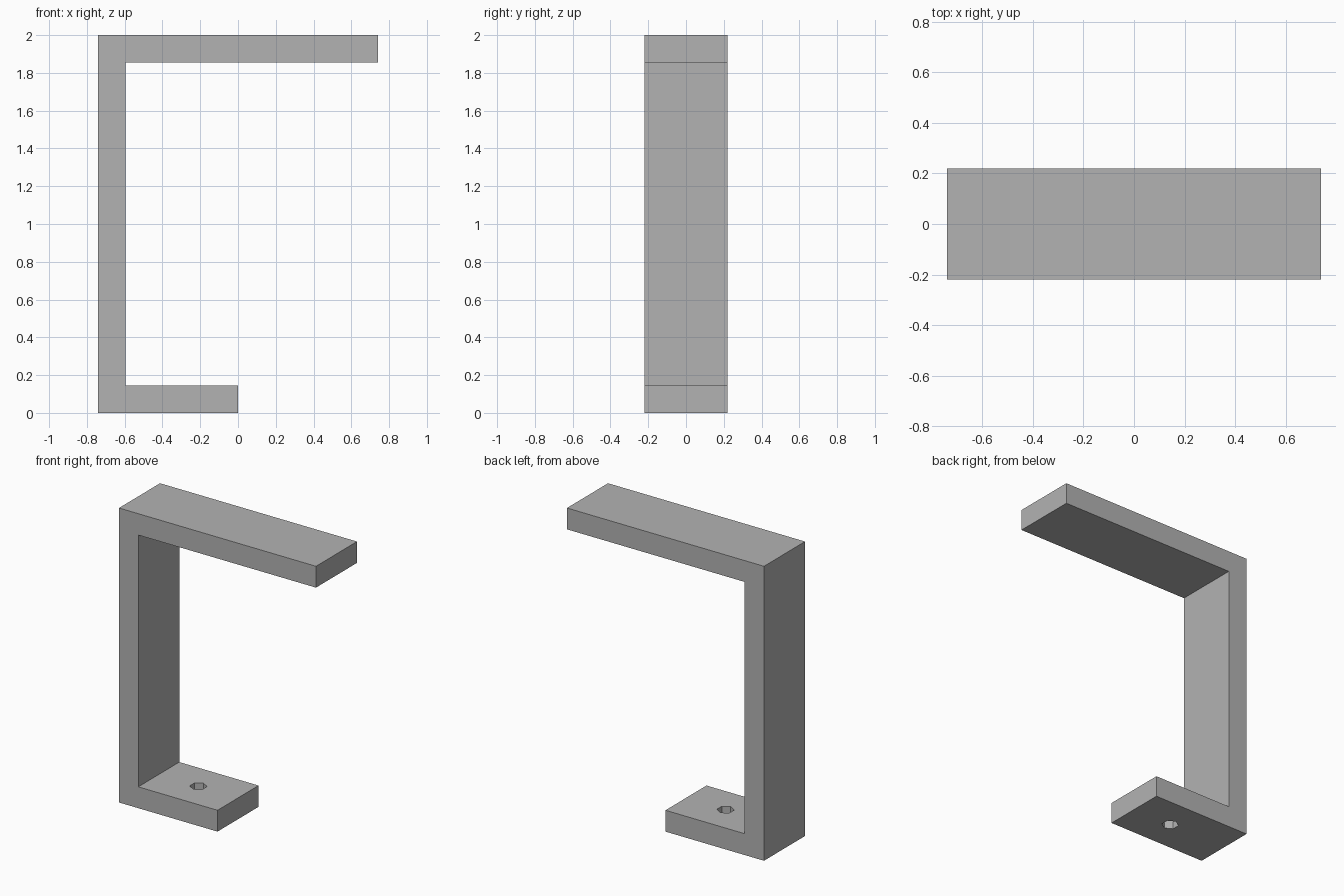
import bpy
import bmesh

cube = bpy.data.objects.get("Cube")
if cube:
    bpy.data.objects.remove(cube, do_unlink=True)

grey = bpy.data.materials.new("plain grey")
grey.use_nodes = True
colour = (0.45, 0.45, 0.45, 1)
grey.diffuse_color = colour
grey.node_tree.nodes["Principled BSDF"].inputs["Base Color"].default_value = colour

HALF_WIDTH, THICK, LEFT, RIGHT, TOP = 0.22, 0.145, -0.74, 0.74, 2.0
INNER = LEFT + THICK


def finish(name, bm):
    bmesh.ops.recalc_face_normals(bm, faces=bm.faces)
    mesh = bpy.data.meshes.new(name)
    bm.to_mesh(mesh)
    bm.free()
    mesh.materials.append(grey)
    obj = bpy.data.objects.new(name, mesh)
    bpy.context.collection.objects.link(obj)
    return obj


# C-shaped bracket: side profile extruded across its width
profile = [(LEFT, 0), (0, 0), (0, THICK), (INNER, THICK),
           (INNER, TOP - THICK), (RIGHT, TOP - THICK), (RIGHT, TOP), (LEFT, TOP)]
bm = bmesh.new()
face = bm.faces.new([bm.verts.new((x, -HALF_WIDTH, z)) for x, z in profile])
new = bmesh.ops.extrude_face_region(bm, geom=[face])["geom"]
bmesh.ops.translate(bm, vec=(0, 2 * HALF_WIDTH, 0),
                    verts=[v for v in new if isinstance(v, bmesh.types.BMVert)])
bracket = finish("bracket", bm)

# Six-sided screw hole through the short foot
bm = bmesh.new()
bmesh.ops.create_cone(bm, cap_ends=True, segments=6, radius1=0.054, radius2=0.054, depth=0.4)
cutter = finish("screw_hole_cutter", bm)
cutter.location = (INNER / 2, 0, THICK / 2)
cutter.hide_render = True
cutter.hide_viewport = True

hole = bracket.modifiers.new("screw_hole", "BOOLEAN")
hole.operation = "DIFFERENCE"
hole.solver = "EXACT"
hole.object = cutter
